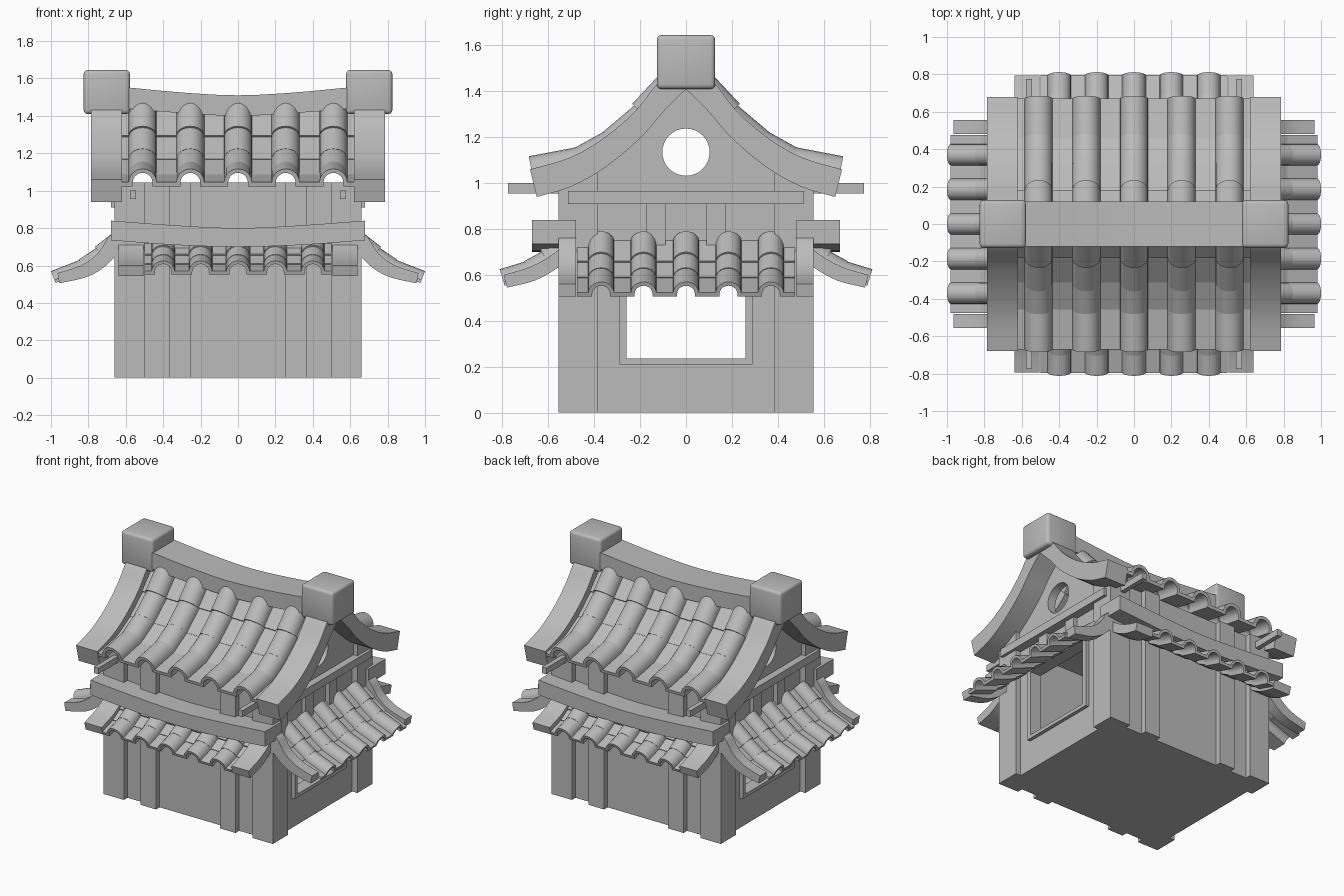
import bpy, bmesh, math
from mathutils import Vector, Matrix

if "Cube" in bpy.data.objects:
    bpy.data.objects.remove(bpy.data.objects["Cube"], do_unlink=True)

grey = bpy.data.materials.new("plain_grey")
grey.use_nodes = True
COLOUR = (0.5, 0.5, 0.5, 1)
grey.diffuse_color = COLOUR
grey.node_tree.nodes["Principled BSDF"].inputs["Base Color"].default_value = COLOUR

# Maps (outward, across, height) to model space for each side
SIDES = {
    "front": lambda u, w, z: (w, -u, z),
    "back": lambda u, w, z: (w, u, z),
    "left": lambda u, w, z: (u, w, z),
    "right": lambda u, w, z: (-u, w, z),
}


def finish(name, bm, smooth=False):
    bmesh.ops.recalc_face_normals(bm, faces=bm.faces)
    mesh = bpy.data.meshes.new(name)
    bm.to_mesh(mesh)
    bm.free()
    mesh.materials.append(grey)
    ob = bpy.data.objects.new(name, mesh)
    bpy.context.collection.objects.link(ob)
    if smooth:
        bpy.ops.object.select_all(action="DESELECT")
        ob.select_set(True)
        bpy.context.view_layer.objects.active = ob
        bpy.ops.object.shade_smooth_by_angle(angle=math.radians(30))
    return ob


def box(name, x0, x1, y0, y1, z0, z1, bevel=0):
    bm = bmesh.new()
    size = Matrix.Diagonal((abs(x1 - x0), abs(y1 - y0), z1 - z0, 1))
    mid = Matrix.Translation(((x0 + x1) / 2, (y0 + y1) / 2, (z0 + z1) / 2))
    bmesh.ops.create_cube(bm, size=1, matrix=mid @ size)
    if bevel:
        bmesh.ops.bevel(bm, geom=bm.edges[:], offset=bevel, segments=3, profile=0.5, affect="EDGES")
    return finish(name, bm, bevel > 0)


def spline(points, steps=3):
    """Catmull-Rom curve through a few 2D points."""
    p = [Vector(q) for q in points]
    p = [2 * p[0] - p[1]] + p + [2 * p[-1] - p[-2]]
    out = []
    for i in range(1, len(p) - 2):
        a, b, c, d = p[i - 1:i + 3]
        for s in range(steps):
            t = s / steps
            out.append((2 * b + (c - a) * t + (2 * a - 5 * b + 4 * c - d) * t * t
                        + (3 * b - a - 3 * c + d) * t ** 3) / 2)
    return out + [p[-2]]


def skin(bm, rings):
    """Join a row of four-cornered rings into a closed solid."""
    rows = [[bm.verts.new(v) for v in ring] for ring in rings]
    for a, b in zip(rows, rows[1:]):
        for k in range(4):
            bm.faces.new((a[k], a[(k + 1) % 4], b[(k + 1) % 4], b[k]))
    bm.faces.new(rows[0])
    bm.faces.new(rows[-1])


def band(name, upper, lower, w0, w1, side):
    """Curved board between two side-on curves."""
    put = SIDES[side]
    bm = bmesh.new()
    skin(bm, [[put(a.x, w0, a.y), put(a.x, w1, a.y), put(b.x, w1, b.y), put(b.x, w0, b.y)]
              for a, b in zip(spline(upper), spline(lower))])
    return finish(name, bm, True)


def tile_wave(centres, half_width, r, height, t):
    """Pairs of (across, up) points on the top and underside of a tile row."""
    pairs = [((-half_width, t), (-half_width, 0))]
    leg = height - r
    for c in centres:
        pairs.append(((c - r, t), (c - r + t, 0)))
        for k in range(11):
            a = math.pi * (1 - k / 10)
            ca, sa = math.cos(a), math.sin(a)
            pairs.append(((c + r * ca, leg + r * sa), (c + (r - t) * ca, leg + (r - t) * sa)))
        pairs.append(((c + r, t), (c + r - t, 0)))
    return pairs + [((half_width, t), (half_width, 0))]


def tile_roof(name, side, rows, centres, half_width, r, height, t=0.022):
    """Overlapping rows; each row runs along a line at the crest of its tiles."""
    put = SIDES[side]
    wave = tile_wave(centres, half_width, r, height, t)
    for n, (top, low) in enumerate(rows):
        top, low = Vector(top), Vector(low)
        run = (low - top).normalized()
        up = Vector((-run.y, run.x))
        bm = bmesh.new()

        def at(end, p):
            q = end + up * (p[1] - height)
            return put(q.x, p[0], q.y)
        skin(bm, [[at(top, o), at(low, o), at(low, i), at(top, i)] for o, i in wave])
        finish(f"{name}_{side}_row_{n + 1}", bm, True)


# Hollow house body: floor, ceiling, front and back walls with posts
box("floor", -0.62, 0.62, -0.515, 0.515, 0, 0.05)
box("ceiling", -0.6, 0.6, -0.5, 0.5, 0.98, 1.02)
for s, end in ((-1, "front"), (1, "back")):
    box(f"{end}_wall", -0.62, 0.62, s * 0.46, s * 0.515, 0, 1.045)
    for m, hand in ((1, "left"), (-1, "right")):
        box(f"{end}_{hand}_corner_post", m * 0.5, m * 0.66, s * 0.385, s * 0.555, 0, 1.045)
        box(f"{end}_{hand}_inner_post", m * 0.25, m * 0.37, s * 0.5, s * 0.555, 0, 1.045)

# Side walls with a framed window opening and struts under a beam
for m, hand in ((1, "left"), (-1, "right")):
    a, b = m * 0.57, m * 0.62
    f0, f1 = m * 0.56, m * 0.645
    box(f"{hand}_wall_below_window", a, b, -0.46, 0.46, 0, 0.22)
    box(f"{hand}_wall_above_window", a, b, -0.46, 0.46, 0.71, 0.98)
    box(f"{hand}_sill", f0, f1, -0.29, 0.29, 0.21, 0.235)
    box(f"{hand}_lintel", f0, f1, -0.29, 0.29, 0.70, 0.73)
    for s, end in ((-1, "front"), (1, "back")):
        box(f"{hand}_{end}_wall_pier", a, b, s * 0.28, s * 0.46, 0.2, 0.75)
        box(f"{hand}_{end}_window_jamb", f0, f1, s * 0.26, s * 0.29, 0.235, 0.70)
        box(f"{hand}_{end}_strut", a, m * 0.65, s * 0.09, s * 0.175, 0.73, 0.92)
    box(f"{hand}_gable_beam", a, m * 0.68, -0.515, 0.515, 0.91, 0.965)
    box(f"{hand}_eave_rafter", m * 0.545, m * 0.578, -0.775, 0.775, 0.955, 1.0)

# Gable panels with a round opening
barge_low = [(0, 1.41), (0.1, 1.31), (0.2, 1.195), (0.35, 1.07), (0.5, 0.985), (0.65, 0.94)]
barge_top = [(0, 1.53), (0.12, 1.44), (0.22, 1.315), (0.36, 1.195), (0.51, 1.11), (0.68, 1.06)]
half = [p + Vector((0, 0.02)) for p in spline(barge_low) if p.x < 0.54]
outline = [(-p.x, p.y) for p in reversed(half[1:])] + [(p.x, p.y) for p in half]
outline += [(half[-1].x, 0.95), (-half[-1].x, 0.95)]
ring = [(0.103 * math.cos(k * math.pi / 16), 1.135 + 0.103 * math.sin(k * math.pi / 16))
        for k in range(32)]
for m, hand in ((1, "left"), (-1, "right")):
    curve = bpy.data.curves.new(f"{hand}_gable_panel", "CURVE")
    curve.dimensions = "2D"
    curve.fill_mode = "BOTH"
    curve.extrude = 0.03
    for loop in (outline, ring):
        sp = curve.splines.new("POLY")
        sp.points.add(len(loop) - 1)
        for pt, (px, pz) in zip(sp.points, loop):
            pt.co = (px, pz, 0, 1)
        sp.use_cyclic_u = True
    curve.materials.append(grey)
    panel = bpy.data.objects.new(f"{hand}_gable_panel", curve)
    bpy.context.collection.objects.link(panel)
    panel.matrix_world = Matrix(((0, 0, 1, m * 0.60), (1, 0, 0, 0), (0, 1, 0, 0), (0, 0, 0, 1)))
    bpy.ops.object.select_all(action="DESELECT")
    panel.select_set(True)
    bpy.context.view_layer.objects.active = panel
    bpy.ops.object.convert(target="MESH")

# Main roof: tiles and curved gable boards
main_rows = [((0.10, 1.49), (0.235, 1.345)), ((0.20, 1.36), (0.36, 1.225)),
             ((0.33, 1.24), (0.51, 1.14)), ((0.47, 1.158), (0.685, 1.117))]
main_columns = [k * 0.255 for k in range(-2, 3)]
for side in ("front", "back"):
    tile_roof("main_tiles", side, main_rows, main_columns, 0.625, 0.075, 0.095)
    for m, hand in ((1, "left"), (-1, "right")):
        band(f"{side}_{hand}_gable_board", barge_top, barge_low, m * 0.62, m * 0.785, side)

# Sagging ridge and its end blocks
band("ridge_beam", [(-0.62, 1.555), (-0.3, 1.525), (0, 1.51), (0.3, 1.525), (0.62, 1.555)],
     [(-0.62, 1.44), (-0.3, 1.415), (0, 1.40), (0.3, 1.415), (0.62, 1.44)], -0.12, 0.12, "left")
for m, hand in ((1, "left"), (-1, "right")):
    box(f"{hand}_ridge_block", m * 0.578, m * 0.825, -0.127, 0.127, 1.41, 1.645, 0.02)

# Sagging beams across the front and back
for s, end in ((-1, "front"), (1, "back")):
    band(f"{end}_sagging_beam",
         [(-0.68, 0.84), (-0.34, 0.815), (0, 0.80), (0.34, 0.815), (0.68, 0.84)],
         [(-0.68, 0.735), (-0.34, 0.71), (0, 0.70), (0.34, 0.71), (0.68, 0.735)],
         s * 0.48, s * 0.67, "left")

# Lower eaves on the front and back
long_rows = [((0.53, 0.775), (0.635, 0.71)), ((0.605, 0.715), (0.705, 0.66)),
             ((0.67, 0.668), (0.812, 0.625))]
for side in ("front", "back"):
    tile_roof("lower_tiles", side, long_rows, [k * 0.2 for k in range(-2, 3)],
              0.5, 0.063, 0.075, 0.018)
    for m, hand in ((1, "left"), (-1, "right")):
        band(f"{side}_{hand}_eave_board",
             [(0.5, 0.76), (0.58, 0.69), (0.68, 0.635), (0.795, 0.60)],
             [(0.5, 0.68), (0.56, 0.63), (0.66, 0.575), (0.78, 0.545)],
             m * 0.505, m * 0.64, side)

# Lower eaves on the two sides
short_rows = [((0.65, 0.79), (0.765, 0.70)), ((0.735, 0.71), (0.85, 0.632)),
              ((0.815, 0.642), (1.0, 0.570))]
for side in ("left", "right"):
    tile_roof("lower_tiles", side, short_rows, [k * 0.185 for k in range(-2, 3)],
              0.475, 0.057, 0.068, 0.018)
    for m, end in ((-1, "front"), (1, "back")):
        band(f"{side}_{end}_eave_board",
             [(0.64, 0.77), (0.69, 0.755), (0.75, 0.665), (0.84, 0.60), (0.965, 0.56)],
             [(0.64, 0.66), (0.67, 0.635), (0.73, 0.58), (0.82, 0.535), (0.955, 0.505)],
             m * 0.48, m * 0.555, side)
